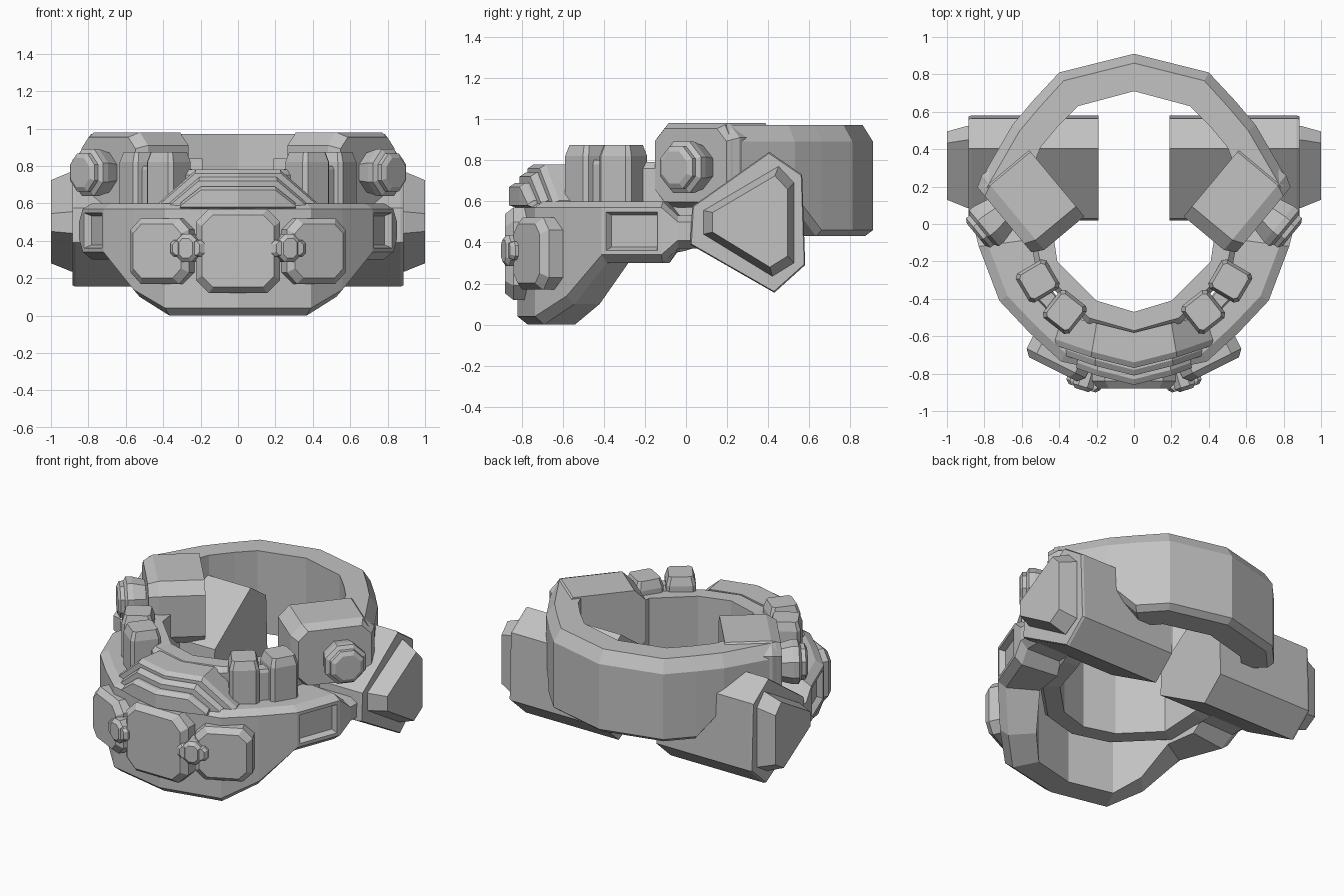
import bpy, bmesh
from math import pi, cos, sin, atan2
from mathutils import Matrix, Vector

old = bpy.data.objects.get("Cube")
if old:
    bpy.data.objects.remove(old, do_unlink=True)

grey = bpy.data.materials.new("matte grey")
grey.use_nodes = True
GREY = (0.54, 0.54, 0.54, 1)
grey.diffuse_color = GREY
grey.node_tree.nodes["Principled BSDF"].inputs["Base Color"].default_value = GREY


def loft(name, rings, matrix=Matrix()):
    """Skin a list of equal-length point rings and cap both ends."""
    bm = bmesh.new()
    loops = [[bm.verts.new(matrix @ Vector(p)) for p in ring] for ring in rings]
    n = len(loops[0])
    for a, b in zip(loops, loops[1:]):
        for i in range(n):
            j = (i + 1) % n
            bm.faces.new((a[i], a[j], b[j], b[i]))
    bm.faces.new(loops[0])
    bm.faces.new(loops[-1])
    bmesh.ops.recalc_face_normals(bm, faces=bm.faces)
    mesh = bpy.data.meshes.new(name)
    bm.to_mesh(mesh)
    bm.free()
    mesh.materials.append(grey)
    obj = bpy.data.objects.new(name, mesh)
    bpy.context.collection.objects.link(obj)
    return obj


def plate(name, outline, layers, matrix):
    """Loft an outline through (depth, scale) layers along local z."""
    cx = sum(p[0] for p in outline) / len(outline)
    cy = sum(p[1] for p in outline) / len(outline)
    loft(name, [[(cx + (x - cx) * s, cy + (y - cy) * s, d) for x, y in outline]
                for d, s in layers], matrix)


def pair(name, outline, layers, matrix):
    """Plate on the left side and its mirror on the right."""
    plate("left_" + name, outline, layers, matrix)
    plate("right_" + name, outline, layers, Matrix.Scale(-1, 4, (1, 0, 0)) @ matrix)


def facing(pos, nx, ny):
    """Frame at pos: local z points along (nx, ny), local y points up."""
    n = Vector((nx, ny, 0)).normalized()
    t = Vector((0, 0, 1)).cross(n)
    m = Matrix((t, (0, 0, 1), n)).transposed().to_4x4()
    return Matrix.Translation(pos) @ m


def upright(pos, angle):
    return Matrix.Translation(pos) @ Matrix.Rotation(angle, 4, "Z")


def octagon(w, h, c):
    """Rectangle with cut corners."""
    x, y = w / 2, h / 2
    return [(x, c - y), (x, y - c), (x - c, y), (c - x, y),
            (-x, y - c), (-x, c - y), (c - x, -y), (x - c, -y)]


def band(name, stations, low, high):
    """Mirrored hoop; stations are (outer x, outer y, inner x, inner y, bottom, top)
    and low / high are (inset, height) of the outer edge chamfers."""
    rings = []
    for sx, part in ((-1, stations[:0:-1]), (1, stations)):
        for ox, oy, ix, iy, zb, zt in part:
            o, i = Vector((ox * sx, oy, 0)), Vector((ix * sx, iy, 0))
            d = (i - o).normalized()
            up = Vector((0, 0, 1))
            rings.append([i + up * zb, o + d * low[0] + up * zb, o + up * (zb + low[1]),
                          o + up * (zt - high[1]), o + d * high[0] + up * zt, i + up * zt])
    return loft(name, rings)


# Front guard, deep at the chin and narrow at the side arms
guard = band("front_guard", [
    (0, -.82, 0, -.61, 0, .6), (.39, -.735, .29, -.54, 0, .6),
    (.56, -.58, .41, -.42, .1, .6), (.72, -.41, .5, -.28, .3, .6),
    (.83, -.12, .53, -.08, .3, .6), (.85, -.04, .55, -.03, .37, .53),
    (.85, .12, .57, .1, .37, .53)], (.05, .04), (.05, .03))

# Recessed windows on the flanks of the guard
bm = bmesh.new()
bm.from_mesh(guard.data)
flanks = [f for f in bm.faces if abs(f.normal.x) > .8
          and abs(f.calc_center_median().x) > .7
          and -.35 < f.calc_center_median().y < -.2]
bmesh.ops.inset_individual(bm, faces=flanks, thickness=.03)
bmesh.ops.inset_individual(bm, faces=flanks, thickness=.022, depth=-.035)
bm.to_mesh(guard.data)
bm.free()

# Inner neck hoop
band("inner_hoop", [
    (0, -.6, 0, -.47, .32, .78), (.25, -.53, .2, -.41, .32, .78),
    (.52, -.26, .41, -.2, .32, .79), (.57, 0, .44, 0, .36, .79),
    (.6, .12, .47, .12, .4, .79)], (.02, .02), (.03, .03))

# High back collar
band("back_collar", [
    (0, .91, 0, .71, .43, .97), (.4, .81, .3, .63, .43, .97),
    (.54, .66, .4, .53, .43, .97), (.65, .53, .5, .41, .6, .97),
    (.83, .22, .62, .1, .6, .97)], (.04, .03), (.05, .08))

# Stepped brow on the front guard
for k, (front, top, wide) in enumerate([(.77, .78, .43), (.81, .74, .37), (.86, .69, .31)]):
    narrow = wide - (top - .58)
    band("brow_step_%d" % (k + 1), [
        (0, -front, 0, -.58, .57, top), (narrow, .25 * narrow - front, narrow - .03, -.53, .57, top),
        (wide, .29 * wide - front, wide - .05, -.49, .57, .605)], (.03, .01), (.03, .02))

# Chest pads and the clips joining them
plate("centre_pad", octagon(.45, .45, .07), [(-.1, 1), (.04, 1), (.08, .86)],
      facing((0, -.8, .345), 0, -1))
pair("side_pad", octagon(.35, .35, .06), [(-.1, 1), (.05, 1), (.085, .82)],
     facing((.395, -.7, .345), .45, -.9))
pair("clip_bar", octagon(.19, .09, .02), [(-.06, 1), (.02, 1), (.04, .8)],
     facing((.265, -.84, .36), .3, -.95))
pair("clip_knob", octagon(.11, .15, .03), [(-.06, 1), (.03, 1), (.05, .7)],
     facing((.265, -.84, .36), .3, -.95))

# Capsule blocks and their links on the guard rim
for k, (x, y) in enumerate([(.37, -.47), (.515, -.305)]):
    pair("capsule_%d" % (k + 1), octagon(.19, .18, .02),
         [(.5, 1), (.82, 1), (.875, .82)], upright((x, y, 0), atan2(y, x)))
pair("capsule_link", octagon(.09, .3, .02), [(.5, 1), (.78, 1), (.8, .8)],
     upright((.46, -.4, 0), -.75))

# Shoulder housings with faceted bolts
out = (.77, -.64)
pair("housing", octagon(.52, .41, .07), [(-.18, 1), (.1, 1), (.16, .87)],
     facing((.57, .125, .775), *out))
bolt = [(.135 * cos(a * pi / 4 + pi / 8), .135 * sin(a * pi / 4 + pi / 8)) for a in range(8)]
pair("bolt", bolt, [(-.1, .8), (0, 1), (.035, 1), (.05, .82), (.075, .82), (.09, .62)],
     facing((.775, .0, .765), *out))

# Side blocks with raised outer shields
block = [(.405, .84), (.565, .73), (.58, .29), (.43, .155), (.02, .39), (.03, .575)]
pair("side_block", block, [(.19, 1), (.87, 1), (.885, .98)], facing((0, 0, 0), 1, 0))
shield = [(.45, .77), (.525, .69), (.525, .3), (.42, .235), (.085, .44), (.085, .555)]
pair("shield", shield, [(.85, 1), (.89, 1), (1, .83)], facing((0, 0, 0), 1, 0))
